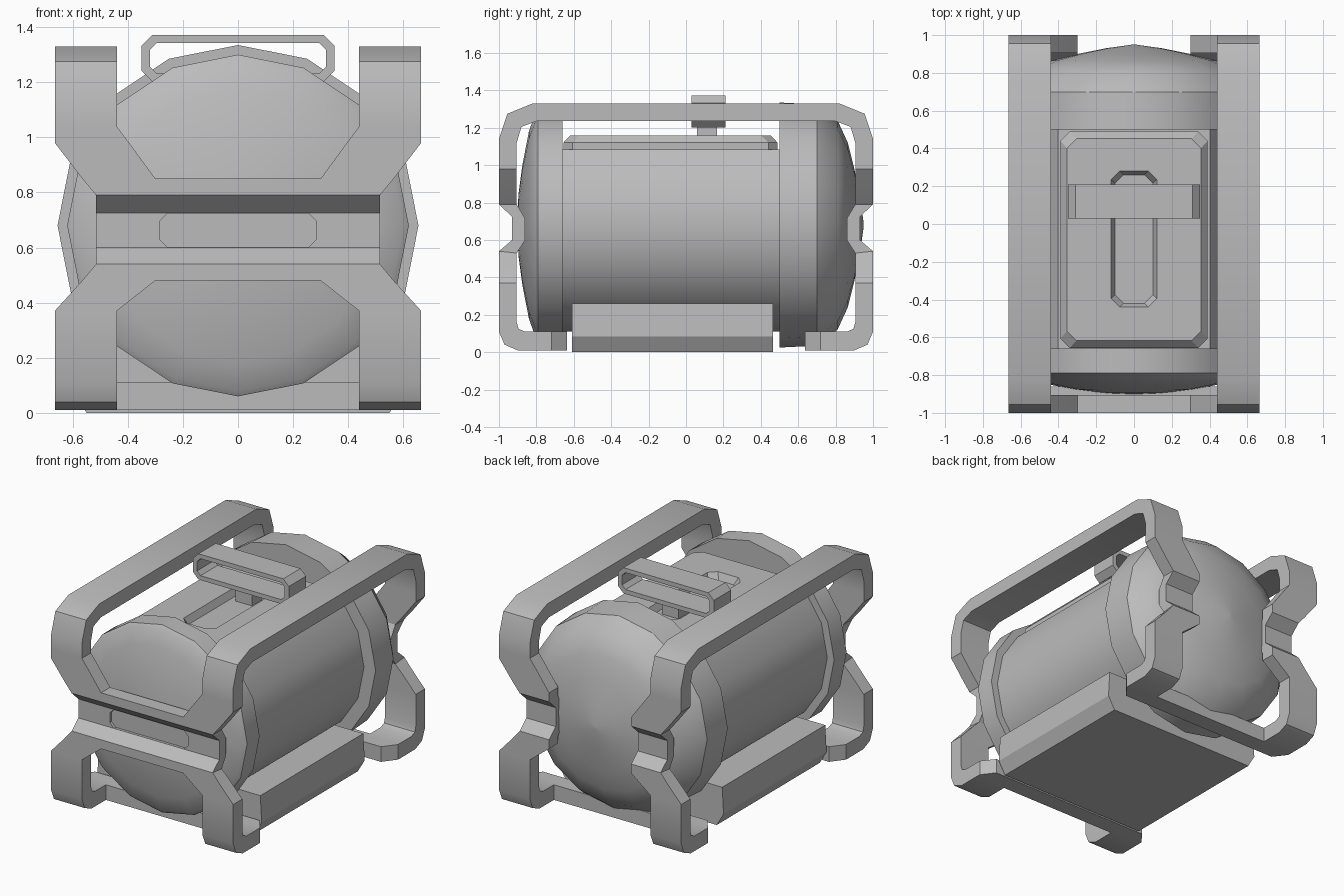
import bpy, bmesh, math

cube = bpy.data.objects.get("Cube")
if cube:
    bpy.data.objects.remove(cube, do_unlink=True)

grey = bpy.data.materials.new("light_grey")
grey.use_nodes = True
grey.diffuse_color = (0.5, 0.5, 0.5, 1)
grey.node_tree.nodes["Principled BSDF"].inputs["Base Color"].default_value = (0.5, 0.5, 0.5, 1)

AXIS_Z = 0.68


def loft(name, rings, closed=False, cutter=False):
    """Skin a list of equal-length point rings; cap the ends unless closed."""
    bm = bmesh.new()
    loops = [[bm.verts.new(p) for p in ring] for ring in rings]
    n = len(loops[0])
    pairs = list(zip(loops, loops[1:]))
    if closed:
        pairs.append((loops[-1], loops[0]))
    else:
        bm.faces.new(loops[0])
        bm.faces.new(loops[-1])
    for a, b in pairs:
        for i in range(n):
            j = (i + 1) % n
            bm.faces.new((a[i], a[j], b[j], b[i]))
    bmesh.ops.recalc_face_normals(bm, faces=bm.faces)
    mesh = bpy.data.meshes.new(name)
    bm.to_mesh(mesh)
    bm.free()
    mesh.materials.append(grey)
    obj = bpy.data.objects.new(name, mesh)
    bpy.context.collection.objects.link(obj)
    if cutter:
        obj.hide_render = True
        obj.hide_set(True)
    else:
        bpy.ops.object.select_all(action="DESELECT")
        obj.select_set(True)
        bpy.context.view_layer.objects.active = obj
        bpy.ops.object.shade_smooth_by_angle(angle=math.radians(30))
    return obj


def cut(obj, cutter):
    mod = obj.modifiers.new("cut", "BOOLEAN")
    mod.operation = "DIFFERENCE"
    mod.solver = "EXACT"
    mod.object = cutter


def mirror(obj, x=False, y=False):
    mod = obj.modifiers.new("mirror", "MIRROR")
    mod.use_axis = (x, y, False)


def circle(r, y, skip=()):
    """Sixteen-sided ring about the tank axis."""
    return [(r * math.cos(k * math.pi / 8), y, AXIS_Z + r * math.sin(k * math.pi / 8))
            for k in range(16) if k not in skip]


def octagon(hu, hv, c):
    """Rectangle with chamfered corners, as 2D points."""
    return [(hu, c - hv), (hu, hv - c), (hu - c, hv), (c - hu, hv),
            (-hu, hv - c), (-hu, c - hv), (c - hu, -hv), (hu - c, -hv)]


def box(name, x0, x1, y0, y1, z0, z1):
    return loft(name, [[(x0, y0, z), (x1, y0, z), (x1, y1, z), (x0, y1, z)] for z in (z0, z1)])


# Tank: barrel with a flat top, and two domed end caps
loft("tank_barrel", [circle(0.57, y, skip=(3, 4, 5)) for y in (-0.7, 0.55)])
front = [(0.62, -0.66), (0.62, -0.79), (0.6, -0.805), (0.5, -0.84),
         (0.32, -0.875), (0.17, -0.895), (0.01, -0.905)]
back = [(0.655, 0.5), (0.645, 0.7), (0.56, 0.81), (0.44, 0.865),
        (0.3, 0.9), (0.15, 0.93), (0.01, 0.95)]
loft("front_cap", [circle(r, y) for r, y in front])
loft("back_cap", [circle(r, y) for r, y in back])

# Top hatch with a rounded slot
hatch_y = -0.083
hatch = loft("top_hatch", [[(x, y + hatch_y, z) for x, y in octagon(hx, hy, 0.05)]
                           for hx, hy, z in ((0.39, 0.573, 1.07), (0.39, 0.573, 1.12), (0.355, 0.535, 1.16))])
cut(hatch, loft("hatch_slot_cutter", [[(x, y - 0.08, z) for x, y in octagon(hx, hy, 0.045)]
                                      for hx, hy, z in ((0.1, 0.34, 1.115), (0.125, 0.365, 1.17))], cutter=True))

# Carry handle on its post
box("handle_post", -0.06, 0.06, 0.06, 0.165, 1.09, 1.215)
outer, inner = octagon(0.35, 0.085, 0.04), octagon(0.32, 0.056, 0.025)
loft("carry_handle", [[(u[0], 0.03, 1.287 + u[1]), (u[0], 0.21, 1.287 + u[1]),
                       (v[0], 0.21, 1.287 + v[1]), (v[0], 0.03, 1.287 + v[1])]
                      for u, v in zip(outer, inner)], closed=True)

# Base block with an undercut lower edge
loft("base_block", [[(-hx, -0.61, z), (hx, -0.61, z), (hx, 0.465, z), (-hx, 0.465, z)]
                    for hx, z in ((0.55, 0), (0.6, 0.085), (0.59, 0.26))])

# Roll frame quarter: outer y, outer z, inner y, inner z, inner x, outer x
stations = [
    (-0.635, 0.01, -0.635, 0.11, 0.44, 0.6),
    (-0.72, 0.01, -0.72, 0.11, 0.44, 0.665),
    (-0.9, 0.01, -0.86, 0.11, 0.44, 0.665),
    (-0.97, 0.04, -0.895, 0.125, 0.44, 0.665),
    (-1, 0.11, -0.905, 0.16, 0.44, 0.665),
    (-1, 0.37, -0.905, 0.37, 0.44, 0.665),
    (-1, 0.48, -0.905, 0.48, 0.3, 0.565),
    (-1, 0.54, -0.905, 0.53, 0.3, 0.515),
    (-0.93, 0.6, -0.86, 0.6, 0.3, 0.515),
    (-0.93, 0.725, -0.86, 0.715, 0.3, 0.515),
    (-1, 0.79, -0.905, 0.79, 0.3, 0.515),
    (-1, 0.85, -0.905, 0.85, 0.3, 0.565),
    (-1, 0.98, -0.905, 0.98, 0.395, 0.665),
    (-1, 1.04, -0.905, 1.04, 0.44, 0.665),
    (-1, 1.14, -0.905, 1.12, 0.44, 0.665),
    (-0.955, 1.275, -0.88, 1.205, 0.44, 0.665),
    (-0.82, 1.33, -0.8, 1.235, 0.44, 0.665),
    (0, 1.33, 0, 1.235, 0.44, 0.665),
]
frame = loft("roll_frame", [[(xi, yo, zo), (xo, yo, zo), (xo, yi, zi), (xi, yi, zi)]
                            for yo, zo, yi, zi, xi, xo in stations])
# Open the seam at the middle so the mirrored halves join cleanly
bm = bmesh.new()
bm.from_mesh(frame.data)
bmesh.ops.delete(bm, geom=[f for f in bm.faces if all(abs(v.co.y) < 0.001 for v in f.verts)],
                 context="FACES_ONLY")
bm.to_mesh(frame.data)
bm.free()
mirror(frame, x=True, y=True)

# Front panel bridging the frame waists, with a recessed grip
waist = stations[6:12]
section = [s[0:2] for s in waist] + [s[2:4] for s in reversed(waist)]
panel = loft("front_panel", [[(x, y, z) for y, z in section] for x in (-0.3, 0.3)])
cut(panel, loft("grip_cutter", [[(x, y, 0.6625 + z) for x, z in octagon(0.285, 0.062, 0.03)]
                                for y in (-1.1, -0.912)], cutter=True))

# Lower cross bars tying the feet together
bar = box("lower_cross_bar", -0.45, 0.45, -0.75, -0.635, 0.01, 0.11)
mirror(bar, y=True)
